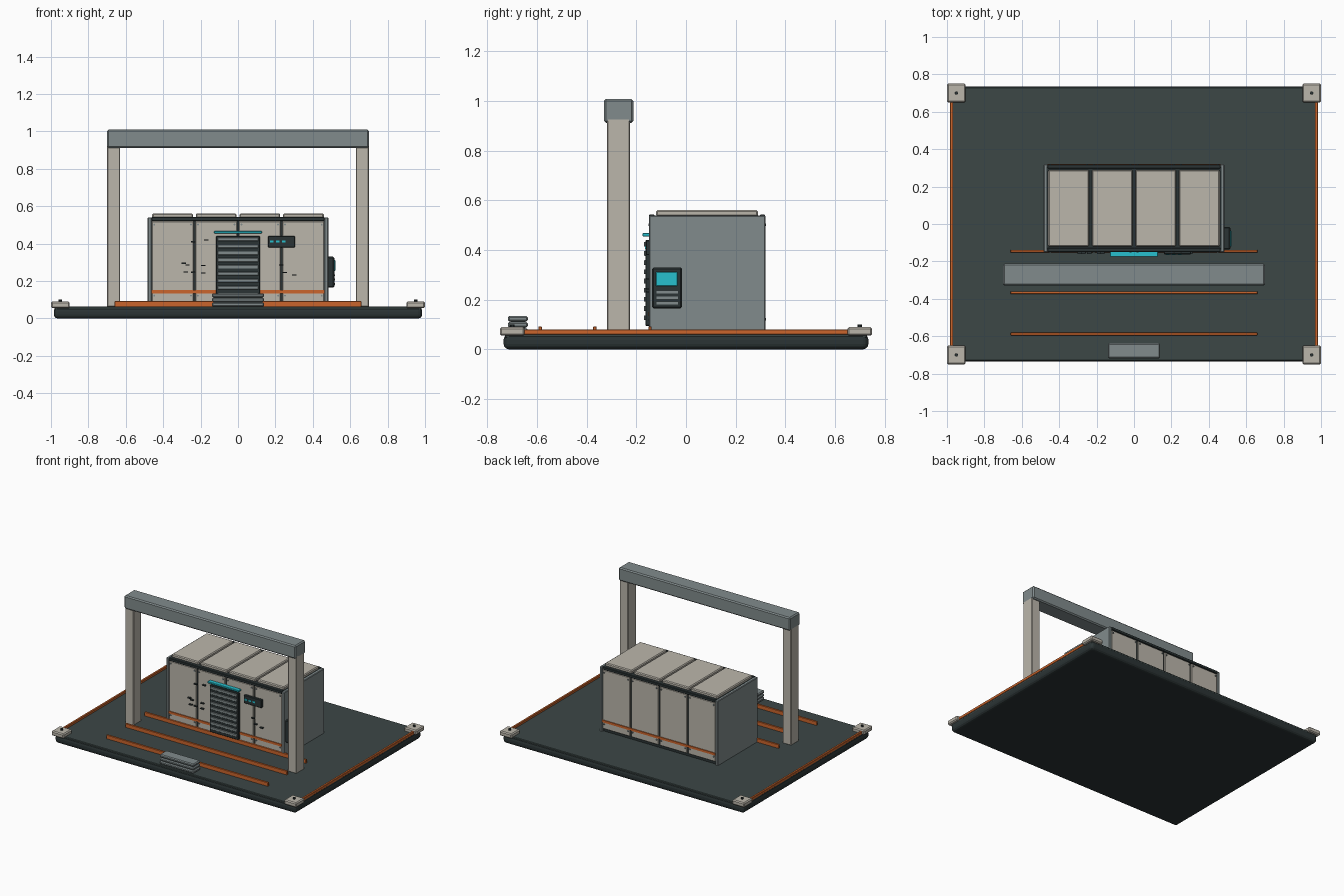
import bpy, bmesh
from mathutils import Matrix

cube = bpy.data.objects.get("Cube")
if cube:
    bpy.data.objects.remove(cube, do_unlink=True)


def material(name, r, g, b):
    m = bpy.data.materials.new(name)
    m.use_nodes = True
    m.diffuse_color = (r, g, b, 1)
    m.node_tree.nodes["Principled BSDF"].inputs["Base Color"].default_value = (r, g, b, 1)
    return m


BEIGE = material("warm beige", 0.50, 0.47, 0.41)
GREY = material("steel grey", 0.22, 0.26, 0.265)
DECK = material("deck slate", 0.045, 0.063, 0.062)
DARK = material("dark rubber", 0.024, 0.034, 0.035)
ORANGE = material("safety orange", 0.60, 0.13, 0.025)
CYAN = material("display cyan", 0.02, 0.53, 0.62)


def finish(name, bm, mat):
    mesh = bpy.data.meshes.new(name)
    bm.to_mesh(mesh)
    bm.free()
    mesh.materials.append(mat)
    obj = bpy.data.objects.new(name, mesh)
    bpy.context.collection.objects.link(obj)
    return obj


def box(name, x, y, z, mat, bevel=0.0, segments=1):
    """Box from (low, high) ranges, with an optional bevel."""
    bm = bmesh.new()
    bmesh.ops.create_cube(bm, size=1)
    for v in bm.verts:
        for i, (low, high) in enumerate((x, y, z)):
            v.co[i] = low if v.co[i] < 0 else high
    if bevel:
        bmesh.ops.bevel(bm, geom=bm.edges[:], offset=bevel, segments=segments,
                        profile=0.5, affect='EDGES')
    return finish(name, bm, mat)


def around(centre, half):
    return (centre - half, centre + half)


def bolt(name, pos, radius, depth, mat, axis='Z'):
    bm = bmesh.new()
    bmesh.ops.create_cone(bm, cap_ends=True, segments=10, radius1=radius,
                          radius2=radius, depth=depth)
    if axis == 'Y':
        bm.transform(Matrix.Rotation(1.5708, 4, 'X'))
    bm.transform(Matrix.Translation(pos))
    return finish(name, bm, mat)


# Platform
box("platform_base", (-0.985, 0.985), (-0.735, 0.735), (0, 0.06), DARK, 0.022, 3)
box("platform_deck", (-0.98, 0.98), (-0.73, 0.73), (0.045, 0.064), DECK, 0.004)

# Corner pads, bolts and edge rails
for sx in (-1, 1):
    box("edge_rail", around(sx * 0.975, 0.008), (-0.66, 0.66), (0.06, 0.08), ORANGE, 0.002)
    for sy in (-1, 1):
        box("corner_pad", around(sx * 0.95, 0.05), around(sy * 0.70, 0.05),
            (0.055, 0.09), BEIGE, 0.007)
        bolt("corner_bolt", (sx * 0.95, sy * 0.70, 0.094), 0.009, 0.014, DARK)

# Floor rails
for y in (-0.145, -0.367, -0.588):
    box("floor_rail", (-0.66, 0.66), around(y, 0.007), (0.06, 0.092), ORANGE, 0.002)

# Front step, stacked treads
for i in range(3):
    z = 0.064 + i * 0.0245
    box("step_tread", (-0.14, 0.14), (-0.718, -0.637), (z, z + 0.021), GREY, 0.006)
box("step_core", (-0.13, 0.13), (-0.708, -0.647), (0.06, 0.125), DARK)

# Gantry
for sx in (-1, 1):
    box("gantry_post", around(sx * 0.665, 0.035), (-0.319, -0.226), (0.062, 0.93), BEIGE, 0.004)
box("gantry_beam", (-0.70, 0.70), (-0.33, -0.212), (0.912, 1.009), GREY, 0.008)

# Cabinet core, side walls and top frame
box("cabinet_core", (-0.468, 0.468), (-0.135, 0.305), (0.06, 0.54), DARK)
for sx in (-1, 1):
    box("cabinet_side", around(sx * 0.472, 0.011), (-0.15, 0.32), (0.06, 0.54), GREY, 0.004)
for y in (-0.138, 0.308):
    box("top_frame", (-0.462, 0.462), around(y, 0.011), (0.522, 0.543), DARK, 0.003)

# Cabinet panels: front, back and lid of each bay
for i in range(4):
    cx = (i - 1.5) * 0.233
    box("lid_panel", around(cx, 0.109), (-0.12, 0.29), (0.535, 0.561), BEIGE, 0.006)
    for name, face, out in (("front", -0.145, -1), ("back", 0.315, 1)):
        box(name + "_panel", around(cx, 0.111), around(face - out * 0.008, 0.008),
            (0.085, 0.52), BEIGE, 0.003)
        for sx in (-1, 1):
            for z in (0.122, 0.502):
                bolt(name + "_bolt", (cx + sx * 0.098, face + out * 0.002, z),
                     0.005, 0.01, GREY, 'Y')
for y in (-0.147, 0.317):
    box("cabinet_stripe", (-0.462, 0.462), around(y, 0.004), (0.134, 0.151), ORANGE)

# Slatted shutter with light bar
box("shutter_frame", (-0.117, 0.117), (-0.164, -0.14), (0.095, 0.44), DARK, 0.003)
for i in range(9):
    z = 0.118 + i * 0.037
    box("shutter_slat", (-0.109, 0.109), (-0.17, -0.155), (z, z + 0.019), GREY, 0.002)
box("light_bar", (-0.127, 0.127), (-0.175, -0.14), (0.455, 0.468), CYAN, 0.002)

# Front indicator panel
box("indicator_panel", (0.16, 0.305), (-0.162, -0.14), (0.38, 0.44), DARK, 0.003)
for x in (0.18, 0.212, 0.245):
    box("indicator_light", around(x, 0.009), (-0.166, -0.158), (0.405, 0.417), CYAN)

# Small vent fins scattered over the front
for x, z in ((-0.24, 0.41), (-0.17, 0.42), (-0.04, 0.39), (-0.29, 0.295), (-0.27, 0.285),
             (-0.185, 0.283), (-0.28, 0.248), (-0.24, 0.247), (-0.185, 0.243),
             (0.23, 0.285), (0.25, 0.245), (0.30, 0.232)):
    box("vent_fin", around(x, 0.012), (-0.16, -0.142), around(z, 0.003), DARK)

# Side control box with screen and keys
box("control_box", (0.478, 0.515), (-0.136, -0.016), (0.165, 0.33), DARK, 0.006)
box("control_screen", (0.512, 0.52), (-0.121, -0.035), (0.255, 0.312), CYAN, 0.002)
for z in (0.185, 0.208, 0.231):
    box("control_key_row", (0.512, 0.519), (-0.118, -0.032), around(z, 0.005), GREY)
